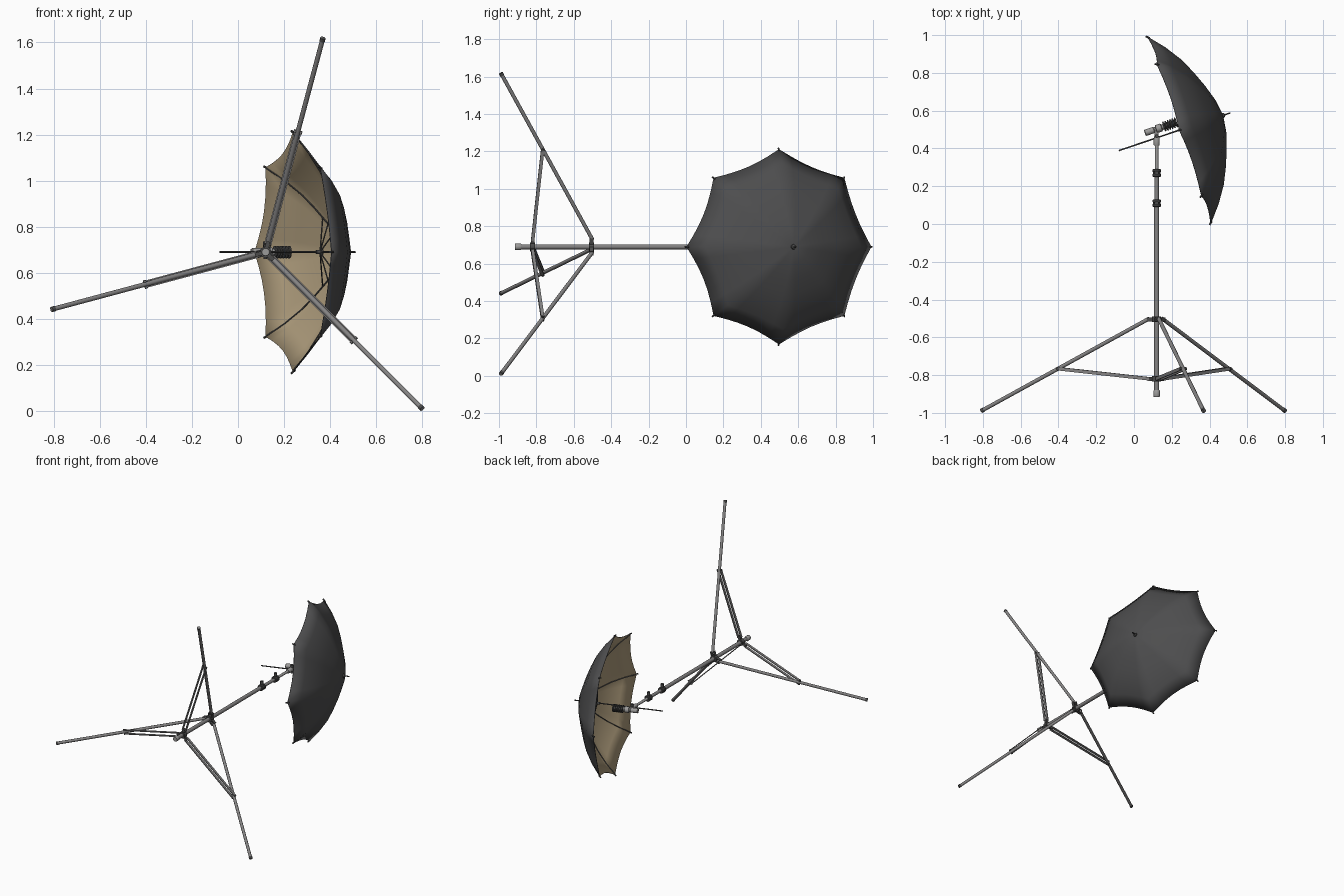
import bpy, bmesh, math
from mathutils import Vector as V

if "Cube" in bpy.data.objects:
    bpy.data.objects.remove(bpy.data.objects["Cube"])

def mat(name, c):
    m = bpy.data.materials.new(name)
    m.diffuse_color = (*c, 1)
    m.use_nodes = True
    m.node_tree.nodes["Principled BSDF"].inputs["Base Color"].default_value = m.diffuse_color
    return m

METAL = mat("grey metal", (0.23, 0.225, 0.225))
LIGHT = mat("light metal", (0.33, 0.325, 0.32))
DARK = mat("dark plastic", (0.07, 0.07, 0.07))
BLACK = mat("black fabric", (0.075, 0.075, 0.077))
TAN = mat("tan lining", (0.42, 0.33, 0.20))

def finish(name, bm, *mats):
    me = bpy.data.meshes.new(name)
    bmesh.ops.recalc_face_normals(bm, faces=bm.faces)
    bm.to_mesh(me)
    bm.free()
    ob = bpy.data.objects.new(name, me)
    bpy.context.collection.objects.link(ob)
    for m in mats:
        me.materials.append(m)
    bpy.ops.object.select_all(action='DESELECT')
    ob.select_set(True)
    bpy.context.view_layer.objects.active = ob
    bpy.ops.object.shade_smooth_by_angle(angle=math.radians(35))
    return ob

def sweep(name, origin, axis, profile, m, sides=16):
    """Lathe (distance, radius) pairs about an axis, capped at both ends."""
    axis = axis.normalized()
    a = axis.orthogonal().normalized()
    b = axis.cross(a)
    bm = bmesh.new()
    rings = []
    for d, r in profile:
        rings.append([bm.verts.new(origin + axis * d + r * (a * math.cos(t) + b * math.sin(t)))
                      for t in (2 * math.pi * i / sides for i in range(sides))])
    for p, q in zip(rings, rings[1:]):
        for i in range(sides):
            j = (i + 1) % sides
            bm.faces.new((p[i], p[j], q[j], q[i]))
    bm.faces.new(rings[0])
    bm.faces.new(rings[-1])
    return finish(name, bm, m)

def rod(name, p, q, r, m, sides=12):
    return sweep(name, p, q - p, [(0, r), ((q - p).length, r)], m, sides)

def bar(name, p, q, side, w, h, m):
    """Rectangular bar from p to q, w wide along side and h deep."""
    up = (q - p).normalized().cross(side).normalized()
    bm = bmesh.new()
    vs = [[bm.verts.new(e + side * (s * w / 2) + up * (t * h / 2))
           for s, t in ((-1, -1), (1, -1), (1, 1), (-1, 1))] for e in (p, q)]
    bm.faces.new(vs[0])
    bm.faces.new(vs[1])
    for i in range(4):
        j = (i + 1) % 4
        bm.faces.new((vs[0][i], vs[0][j], vs[1][j], vs[1][i]))
    return finish(name, bm, m)

# --- stand, running along y ---
Y, Z = V((0, 1, 0)), V((0, 0, 1))
def on(y):
    return V((0.12, y, 0.69))

rod("lower_pole", on(-0.89), on(0.11), 0.0135, METAL, 16)
rod("middle_pole", on(0.10), on(0.27), 0.0115, METAL, 16)
rod("upper_pole", on(0.26), on(0.46), 0.0095, LIGHT, 16)
sweep("pole_end_cap", on(-0.915), Y, [(0, 0.016), (0.004, 0.018), (0.03, 0.018), (0.036, 0.014)], LIGHT)
for y, n in ((-0.505, "upper_hub"), (-0.82, "lower_hub")):
    sweep(n, on(y - 0.014), Y, [(0, 0.024), (0.028, 0.024)], DARK)
for i, y in enumerate((0.11, 0.27)):
    sweep(f"collar_{i}", on(y - 0.02), Y,
          [(0, 0.019), (0.004, 0.023), (0.014, 0.023), (0.017, 0.019), (0.024, 0.019),
           (0.027, 0.023), (0.036, 0.023), (0.04, 0.019)], DARK)
    rod(f"collar_knob_{i}", on(y) + Z * 0.015, on(y) + Z * 0.045, 0.011, DARK)

# --- three legs with paired braces ---
for i, deg in enumerate((75, 195, 315)):
    t = math.radians(deg)
    out = V((math.cos(t), 0, math.sin(t)))
    side = out.cross(Y)
    top, foot = on(-0.5) + out * 0.04, on(-0.99) + out * 0.962
    joint = top.lerp(foot, 0.543)
    rod(f"leg_{i}", top, foot, 0.0105, METAL)
    rod(f"foot_{i}", top.lerp(foot, 0.985), foot, 0.012, DARK)
    low = on(-0.82) + out * 0.035
    for s in (-1, 1):
        o = side * (s * 0.013)
        bar(f"brace_{i}_{s}", low + o, joint + o, side, 0.006, 0.018, METAL)
        bar(f"upper_lug_{i}_{s}", on(-0.505) + out * 0.015 + o, on(-0.505) + out * 0.05 + o,
            side, 0.006, 0.022, DARK)
    bar(f"lower_lug_{i}", on(-0.82) + out * 0.015, low + out * 0.012, side, 0.018, 0.02, DARK)
    rod(f"brace_pin_{i}", joint - side * 0.019, joint + side * 0.019, 0.007, DARK)

# --- umbrella frame: U along shaft, R across, centred on the rim ---
A = math.radians(18.7)
U, R = V((math.cos(A), math.sin(A), 0)), V((-math.sin(A), math.cos(A), 0))
C = V((0.24, 0.497, 0.69))
def up(u, r, t):
    return C + U * u + (R * math.cos(t) + Z * math.sin(t)) * r

RIB = [(0.0, 0.245), (0.09, 0.232), (0.18, 0.204), (0.27, 0.168), (0.35, 0.13), (0.44, 0.07), (0.522, 0.0)]
SEG = 6  # strips across each panel

# canopy: eight panels, scalloped towards the rim
bm = bmesh.new()
n = 8 * SEG
apex = bm.verts.new(up(0.245, 0, 0))
prev = None
for k, (r, u) in enumerate(RIB[1:], 1):
    f = k / (len(RIB) - 1)
    ring = []
    for i in range(n):
        x = (i % SEG) / SEG * 2 - 1
        t = 2 * math.pi * i / n
        chord = math.cos(math.pi / 8) / math.cos(math.pi / 8 * x)
        dip = (1 - x * x) * f ** 3
        ring.append(bm.verts.new(up(u + 0.012 * dip, r * chord * (1 - 0.04 * dip), t)))
    for i in range(n):
        j = (i + 1) % n
        if prev:
            bm.faces.new((prev[i], ring[i], ring[j], prev[j]))
        else:
            bm.faces.new((apex, ring[i], ring[j]))
    prev = ring
bm.normal_update()
if sum((fc.normal.dot(U) for fc in bm.faces)) < 0:
    bmesh.ops.reverse_faces(bm, faces=bm.faces)
canopy = finish("canopy", bm, BLACK, TAN)
if sum(p.normal.dot(U) for p in canopy.data.polygons) < 0:
    canopy.data.flip_normals()
sol = canopy.modifiers.new("lining", 'SOLIDIFY')
sol.thickness, sol.offset, sol.material_offset = 0.003, -1, 1

# ribs, tips and stretchers
for i in range(8):
    t = math.pi * i / 4
    for k in range(len(RIB) - 1):
        (r0, u0), (r1, u1) = RIB[k], RIB[k + 1]
        rod(f"rib_{i}_{k}", up(u0 - 0.006, r0, t), up(u1 - 0.006, r1, t), 0.0035, DARK, 6)
    rod(f"rib_tip_{i}", up(0.008, 0.512, t), up(-0.010, 0.527, t), 0.005, DARK, 8)
    rod(f"stretcher_{i}", up(0.125, 0.008, t), up(0.185, 0.21, t), 0.003, DARK, 6)
rod("umbrella_shaft", up(-0.338, 0, 0), up(0.285, 0, 0), 0.004, DARK, 10)
sweep("canopy_ferrule", up(0.235, 0, 0), U, [(0, 0.016), (0.016, 0.012), (0.02, 0.006)], DARK)
sweep("runner", up(0.105, 0, 0), U, [(0, 0.009), (0.02, 0.009), (0.022, 0.013), (0.03, 0.013)], DARK)

# --- tilt bracket and lamp head above the shaft ---
def head(u):
    return up(u, 0.044, 0)

sweep("pole_socket", on(0.415), Y, [(0, 0.014), (0.004, 0.016), (0.04, 0.016), (0.05, 0.012)], LIGHT)
bar("tilt_bracket", on(0.45), on(0.50), Z, 0.022, 0.022, METAL)
rod("tilt_knob", on(0.465) - Z * 0.03, on(0.465) + Z * 0.03, 0.010, DARK)
sweep("lamp_body", head(-0.178), U, [(0, 0.014), (0.004, 0.017), (0.05, 0.017), (0.054, 0.013), (0.062, 0.013),
                                     (0.064, 0.022), (0.092, 0.022), (0.096, 0.015), (0.11, 0.015)], LIGHT)
fins = []
for k in range(6):
    d = k * 0.013
    fins += [(d, 0.018), (d + 0.002, 0.027), (d + 0.008, 0.027), (d + 0.010, 0.018)]
sweep("ribbed_lamp_head", head(-0.074), U, fins, DARK, 20)
